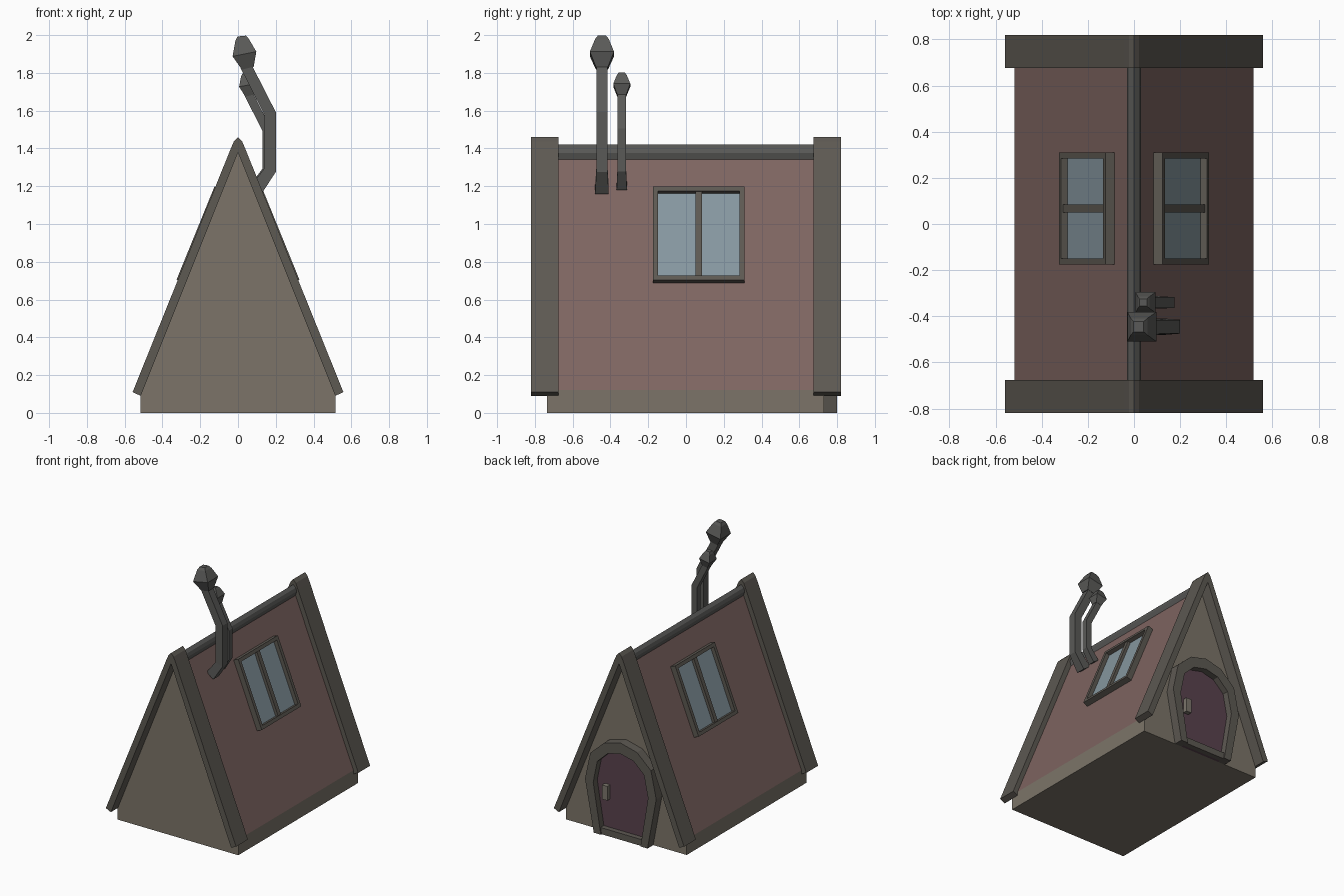
import bpy, bmesh, math
from mathutils import Vector

if "Cube" in bpy.data.objects:
    bpy.data.objects.remove(bpy.data.objects["Cube"])


def material(name, r, g, b):
    m = bpy.data.materials.new(name)
    m.diffuse_color = (r, g, b, 1)
    m.use_nodes = True
    m.node_tree.nodes["Principled BSDF"].inputs["Base Color"].default_value = m.diffuse_color
    return m


WALL = material("wall", 0.20, 0.175, 0.14)
ROOF = material("roof", 0.21, 0.13, 0.12)
TRIM = material("trim", 0.11, 0.10, 0.085)
METAL = material("metal", 0.10, 0.10, 0.095)
GLASS = material("glass", 0.24, 0.31, 0.35)
DOOR = material("door", 0.10, 0.055, 0.075)
HANDLE = material("handle", 0.20, 0.18, 0.15)


def loft(name, rings, mat):
    """Closed solid through rings of equal point count."""
    bm = bmesh.new()
    vs = [[bm.verts.new(p) for p in ring] for ring in rings]
    n = len(vs[0])
    for a, b in zip(vs, vs[1:]):
        for i in range(n):
            bm.faces.new((a[i], a[(i + 1) % n], b[(i + 1) % n], b[i]))
    bm.faces.new(vs[0])
    bm.faces.new(vs[-1])
    bmesh.ops.recalc_face_normals(bm, faces=bm.faces)
    me = bpy.data.meshes.new(name)
    bm.to_mesh(me)
    bm.free()
    me.materials.append(mat)
    ob = bpy.data.objects.new(name, me)
    bpy.context.collection.objects.link(ob)
    return ob


def prism(name, profile, y0, y1, mat):
    """Extrude an x-z profile along y."""
    return loft(name, [[(x, y, z) for x, z in profile] for y in (y0, y1)], mat)


def mirrored(half):
    """Complete a right-hand half profile that ends on x = 0."""
    return half + [(-x, z) for x, z in reversed(half) if x > 0]


def band(outer, inner):
    """Open band profile between two half profiles."""
    return mirrored(outer) + mirrored(inner)[::-1]


# House body, with the sloping sides as roof
body = prism("house_body", mirrored([(0.517, 0), (0.517, 0.12), (0, 1.39)]),
             -0.735, 0.73, WALL)
body.data.materials.append(ROOF)
for f in body.data.polygons:
    if 0.1 < f.normal.z < 0.9:
        f.material_index = 1

# Ridge cap and gable trim
prism("ridge_cap", mirrored([(0.02, 1.34), (0.03, 1.375), (0.022, 1.40), (0, 1.42)]),
      -0.70, 0.70, METAL)
trim = band([(0.558, 0.11), (0.042, 1.39), (0.022, 1.437), (0, 1.46)],
            [(0.515, 0.09), (0, 1.378)])
prism("front_gable_trim", trim, -0.82, -0.675, TRIM)
prism("back_gable_trim", trim, 0.675, 0.82, TRIM)

# Roof windows, laid out in slope coordinates (y, distance up slope, height)
FOOT = Vector((0.517, 0, 0.12))
UP = Vector((-0.517, 0, 1.27)).normalized()
OUT = Vector((UP.z, 0, -UP.x))


def slope_box(name, side, y0, y1, v0, v1, h0, h1, mat):
    rings = []
    for h in (h0, h1):
        ring = []
        for y, v in ((y0, v0), (y1, v0), (y1, v1), (y0, v1)):
            p = FOOT + UP * v + OUT * h
            ring.append((p.x * side, y, p.z))
        rings.append(ring)
    loft(name, rings, mat)


for label, s in (("right", 1), ("left", -1)):
    n = label + "_window_"
    y0, y1, v0, v1, w = -0.175, 0.31, 0.613, 1.147, 0.026
    slope_box(n + "glass", s, y0 + 0.01, y1 - 0.01, v0 + 0.01, v1 - 0.01, -0.01, 0.012, GLASS)
    slope_box(n + "sill", s, y0, y1, v0, v0 + w, -0.01, 0.043, TRIM)
    slope_box(n + "head", s, y0, y1, v1 - w, v1, -0.01, 0.043, TRIM)
    slope_box(n + "front_jamb", s, y0, y0 + w, v0 + w, v1 - w, -0.01, 0.043, TRIM)
    slope_box(n + "back_jamb", s, y1 - w, y1, v0 + w, v1 - w, -0.01, 0.043, TRIM)
    slope_box(n + "mullion", s, 0.05, 0.085, v0 + w, v1 - w, -0.01, 0.034, TRIM)

# Arched back door
outer = [(0.23, 0), (0.305, 0.40), (0.26, 0.61), (0.14, 0.72), (0, 0.755)]
inner = [(0.17, 0), (0.235, 0.39), (0.20, 0.56), (0.11, 0.645), (0, 0.67)]
prism("door_frame", band(outer, inner), 0.715, 0.80, TRIM)
prism("door_sill", [(-0.18, 0), (0.18, 0), (0.18, 0.05), (-0.18, 0.05)], 0.715, 0.79, TRIM)
prism("door_panel", mirrored(inner), 0.715, 0.75, DOOR)
prism("door_handle", [(0.125, 0.27), (0.17, 0.27), (0.17, 0.38), (0.125, 0.38)],
      0.745, 0.785, HANDLE)


# Square stove pipes with bulging caps
def pipe(name, y, path):
    """Sweep a square section along (x, z, half width) points with mitred bends."""
    pts = [Vector((x, z)) for x, z, _ in path]
    rings = []
    for i, (x, z, h) in enumerate(path):
        a = (pts[i] - pts[max(i - 1, 0)]).normalized()
        b = (pts[min(i + 1, len(pts) - 1)] - pts[i]).normalized()
        t = (a + b).normalized()
        stretch = h / t.dot(a if a.length else b)
        dx, dz = t.y * stretch, -t.x * stretch
        rings.append([(x + dx, y - h, z + dz), (x + dx, y + h, z + dz),
                      (x - dx, y + h, z - dz), (x - dx, y - h, z - dz)])
    loft(name, rings, METAL)


pipe("large_pipe", -0.445, [(0.095, 1.18, 0.036), (0.17, 1.285, 0.03),
                            (0.17, 1.585, 0.03), (0.04, 1.84, 0.03)])
pipe("large_pipe_cap", -0.445, [(0.052, 1.825, 0.032), (0.034, 1.90, 0.064),
                                (0.022, 1.975, 0.036), (0.02, 1.995, 0.022)])
pipe("small_pipe", -0.34, [(0.09, 1.195, 0.027), (0.152, 1.285, 0.023),
                           (0.152, 1.50, 0.023), (0.055, 1.69, 0.023)])
pipe("small_pipe_cap", -0.34, [(0.062, 1.68, 0.024), (0.05, 1.735, 0.045),
                               (0.042, 1.785, 0.026), (0.04, 1.80, 0.016)])
